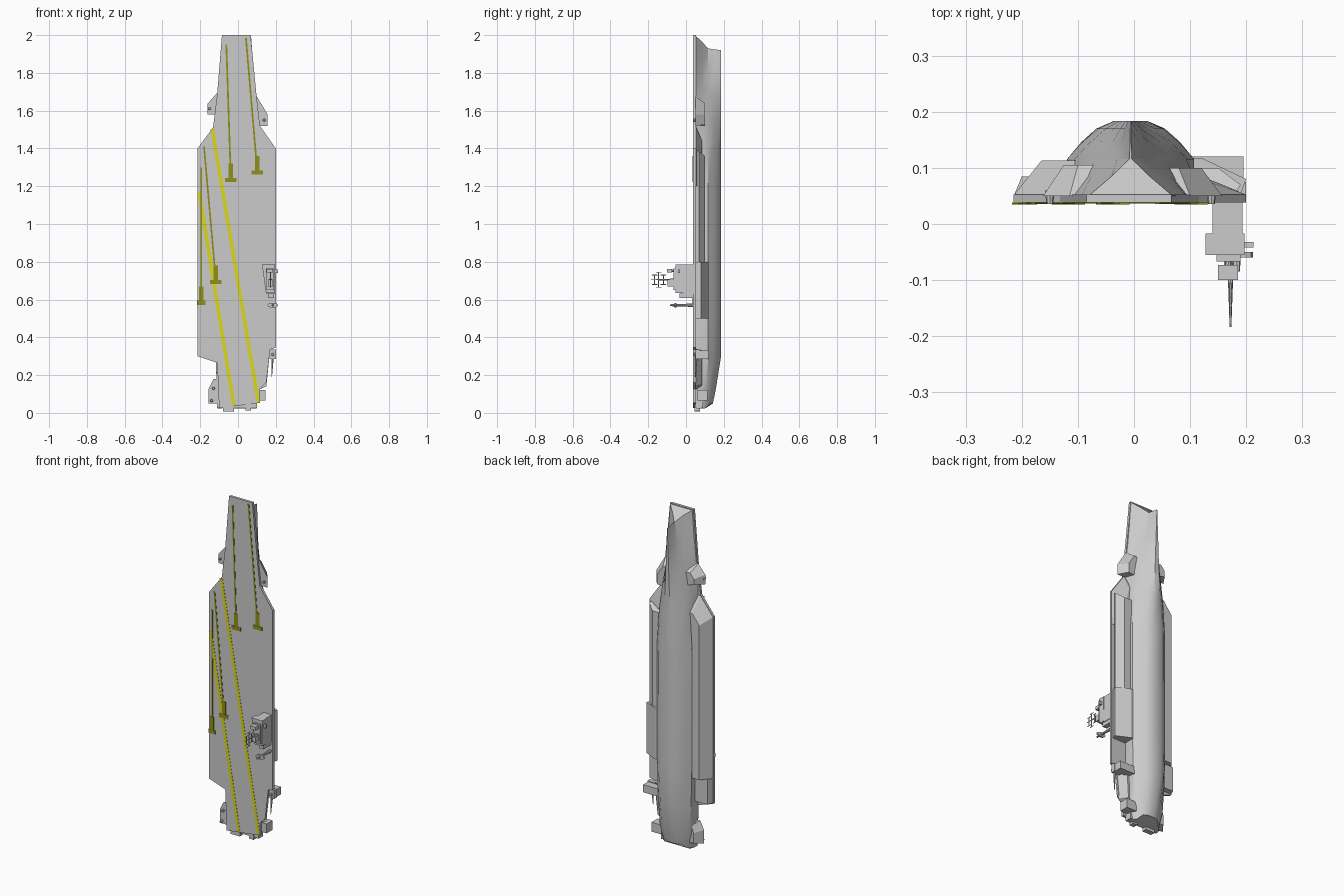
import bpy, bmesh, math
from mathutils import Vector


def material(name, rgb):
    m = bpy.data.materials.new(name)
    m.diffuse_color = (*rgb, 1)
    return m


YELLOW = material("yellow_paint", (0.7, 0.7, 0.01))
OLIVE = material("dark_yellow_paint", (0.28, 0.28, 0.01))


def loft(name, rings, mat=None, smooth=False):
    """Skin equal-length closed rings and cap both ends."""
    bm = bmesh.new()
    vs = [[bm.verts.new(p) for p in r] for r in rings]
    n = len(rings[0])
    for a, b in zip(vs, vs[1:]):
        for i in range(n):
            j = (i + 1) % n
            bm.faces.new((a[i], a[j], b[j], b[i]))
    bm.faces.new(vs[0])
    bm.faces.new(vs[-1])
    bmesh.ops.remove_doubles(bm, verts=bm.verts, dist=1e-5)
    bmesh.ops.recalc_face_normals(bm, faces=bm.faces)
    me = bpy.data.meshes.new(name)
    bm.to_mesh(me)
    bm.free()
    ob = bpy.data.objects.new(name, me)
    bpy.context.collection.objects.link(ob)
    if mat:
        me.materials.append(mat)
    if smooth:
        bpy.ops.object.select_all(action='DESELECT')
        ob.select_set(True)
        bpy.context.view_layer.objects.active = ob
        bpy.ops.object.shade_smooth_by_angle(angle=math.radians(30))
    return ob


def slab(name, y0, plan0, y1, plan1=None, mat=None):
    """Outline in x,z at depth y0 tapering to another at depth y1."""
    return loft(name, [[(x, y0, z) for x, z in plan0],
                       [(x, y1, z) for x, z in plan1 or plan0]], mat)


def box(name, x0, x1, y0, y1, z0, z1):
    return slab(name, y0, [(x0, z0), (x1, z0), (x1, z1), (x0, z1)], y1)


def rod(name, a, b, r0, r1, n=8):
    a, b = Vector(a), Vector(b)
    d = (b - a).normalized()
    u = d.orthogonal().normalized()
    v = d.cross(u)
    ang = [2 * math.pi * i / n for i in range(n)]
    return loft(name, [[c + (u * math.cos(t) + v * math.sin(t)) * r for t in ang]
                       for c, r in ((a, r0), (b, r1))])


# flight deck
slab("flight_deck", 0.038,
     [(-.085, 2), (.067, 2), (.1, 1.66), (.116, 1.52), (.2, 1.4), (.2, .345),
      (.17, .335), (.15, .16), (.117, .127), (.117, .053), (-.1, .025),
      (-.11, .265), (-.215, .3), (-.215, 1.4), (-.132, 1.51), (-.11, 1.69)], 0.053)

# hull: depth levels with half widths per station
CX = -0.006
LEVELS = [.05, .085, .116, .146, .170, .184]
STATIONS = [
    ([.025, .022, .025, .05, .05, .05], [.104, .098, .075, .05, .035, .015], [.05, .08, .105, .128, .138, .142]),
    ([.12] * 6, [.108, .106, .098, .07, .045, .018], [.05, .083, .112, .135, .15, .157]),
    ([.29] * 6, [.11, .112, .108, .08, .055, .026], LEVELS),
    ([.5] * 6, [.11, .113, .113, .088, .061, .029], LEVELS),
    ([1.2] * 6, [.11, .113, .113, .086, .058, .028], LEVELS),
    ([1.4] * 6, [.112, .11, .1, .072, .044, .02], LEVELS),
    ([1.55] * 6, [.11, .092, .078, .053, .03, .014], LEVELS),
    ([1.7] * 6, [.1, .07, .05, .032, .018, .009], LEVELS),
    ([1.83, 1.82, 1.815, 1.81, 1.81, 1.81], [.088, .047, .024, .015, .009, .005], LEVELS),
    ([1.997, 1.965, 1.93, 1.925, 1.922, 1.92], [.075, .034, .002, .001, .001, .001], LEVELS),
]
rings = []
for zs, ws, ys in STATIONS:
    pts = list(zip(ws, ys, zs))
    rings.append([(CX + w, y, z) for w, y, z in pts] +
                 [(CX - w, y, z) for w, y, z in reversed(pts)])
loft("hull", rings, smooth=True)

# side galleries under the deck overhang
slab("port_gallery", .053, [(-.09, .45), (-.212, .45), (-.213, 1.4), (-.132, 1.505), (-.09, 1.505)],
     .113, [(-.09, .45), (-.165, .45), (-.165, 1.36), (-.12, 1.42), (-.09, 1.42)])
slab("port_aft_gallery", .053, [(-.09, .3), (-.213, .305), (-.213, .45), (-.09, .45)],
     .085, [(-.09, .3), (-.2, .305), (-.2, .45), (-.09, .45)])
slab("starboard_bow_flare", .053, [(.08, 1.2), (.195, 1.2), (.198, 1.4), (.116, 1.515), (.08, 1.515)],
     .085, [(.08, 1.2), (.13, 1.2), (.12, 1.38), (.105, 1.44), (.08, 1.44)])


def starboard(name, xo, yo, xi, yi, z0, z1, drop):
    sec = [(.09, .053, 0), (xo - .01, .053, 0), (xo, yo, drop * .3), (xi, yi, drop), (.09, yi, drop)]
    loft(name, [[(x, y, z) for x, y, d in sec for z in [z0 + d * .3]],
                [(x, y, z1 - d) for x, y, d in sec]])


starboard("starboard_gallery", .19, .07, .15, .1, .5, 1.395, .035)
starboard("starboard_lift_housing", .2, .08, .12, .118, .5, .8, .0)

# gun sponsons and their small mounts, bow then stern
slab("port_bow_sponson", .05, [(-.09, 1.58), (-.162, 1.58), (-.162, 1.635), (-.115, 1.69), (-.08, 1.69)],
     .105, [(-.06, 1.57), (-.125, 1.585), (-.125, 1.62), (-.1, 1.65), (-.05, 1.65)])
slab("starboard_bow_sponson", .05, [(.07, 1.52), (.157, 1.52), (.157, 1.58), (.1, 1.675), (.07, 1.675)],
     .1, [(.05, 1.52), (.12, 1.525), (.12, 1.58), (.08, 1.64), (.05, 1.64)])
slab("port_stern_sponson", .053, [(-.09, .05), (-.155, .05), (-.155, .13), (-.13, .18), (-.09, .18)],
     .1, [(-.08, .06), (-.12, .06), (-.12, .12), (-.105, .16), (-.08, .16)])
box("starboard_quarter_sponson", .09, .195, .075, .12, .285, .33)
box("starboard_quarter_platform", .15, .2, .05, .075, .285, .335)
slab("starboard_fin", .05, [(.1, .12), (.15, .14), (.17, .34), (.1, .34)],
     .085, [(.09, .14), (.11, .15), (.12, .33), (.09, .33)])
box("starboard_stern_box", .08, .145, .06, .115, .065, .12)
box("stern_platform_port", -.08, -.02, .045, .075, .008, .045)
box("stern_platform_centre", .04, .07, .045, .075, .012, .055)
box("transom_beam", -.09, .1, .05, .09, .025, .06)
for i, (x, z) in enumerate([(-.15, 1.61), (.138, 1.55), (-.13, .13), (-.14, .065), (.184, .31)]):
    rod(f"gun_mount_{i}", (x, .06, z), (x, .036, z), .009, .006)
rod("quarter_antenna", (.183, .055, .3), (.178, .05, .19), .007, .002, 6)

# painted landing strip and catapult tracks


def stripe(name, a, b, w, mat, y=.0365):
    (x0, z0), (x1, z1) = a, b
    slab(name, y, [(x0 - w / 2, z0), (x0 + w / 2, z0), (x1 + w / 2, z1), (x1 - w / 2, z1)], .0385, None, mat)


stripe("landing_line_right", (-.136, 1.5), (.108, .055), .019, YELLOW)
stripe("landing_line_left", (-.206, 1.17), (-.022, .037), .019, YELLOW)
for i, (a, b) in enumerate([((-.062, 1.95), (-.038, 1.24)), ((.042, 1.985), (.102, 1.28)),
                            ((-.18, 1.41), (-.117, .7)), ((-.195, 1.3), (-.195, .59))]):
    stripe(f"catapult_track_{i}", a, b, .009, OLIVE, .036)
    x, z = b
    stripe(f"catapult_pad_{i}", (x, z - .005), (x, z + .08), .024, OLIVE, .0355)
    w = .06 if i < 3 else .044
    stripe(f"blast_shield_{i}", (x, z - .018), (x, z + .004), w, OLIVE, .035)

# island tower
slab("island_base", .04, [(.15, .63), (.193, .63), (.193, .785), (.14, .785)], -.017)
slab("island_bridge", -.017, [(.148, .635), (.195, .635), (.197, .785), (.127, .785)], -.055)
slab("bridge_roof", -.055, [(.152, .65), (.19, .65), (.19, .765), (.147, .765)], -.067)
box("bridge_wing", .19, .213, -.042, -.032, .74, .76)
box("funnel", .16, .184, -.098, -.065, .67, .705)
box("radar_panel", .15, .185, -.1, -.073, .742, .762)
rod("radar_post", (.168, -.06, .752), (.168, -.08, .752), .006, .006)
box("island_aft_step", .16, .19, -.035, .04, .608, .632)

# main mast with yards
rod("main_mast", (.172, -.06, .705), (.172, -.184, .705), .006, .0015)
for i, (y, h) in enumerate([(-.12, .025), (-.145, .04), (-.166, .025)]):
    rod(f"mast_yard_{i}", (.172, y, .705 - h), (.172, y, .705 + h), .003, .003, 6)
    for s in (-1, 1):
        rod(f"yard_tip_{i}_{s}", (.172, y + .014, .705 + s * h), (.172, y - .014, .705 + s * h), .002, .002, 6)

# separate aft radar mast
rod("aft_mast", (.184, .04, .57), (.184, -.085, .57), .009, .005)
ring = [(.184 + .028 * math.cos(t * math.pi / 6), .57 + .013 * math.sin(t * math.pi / 6)) for t in range(12)]
slab("aft_radar_dish", -.05, ring, -.06)
